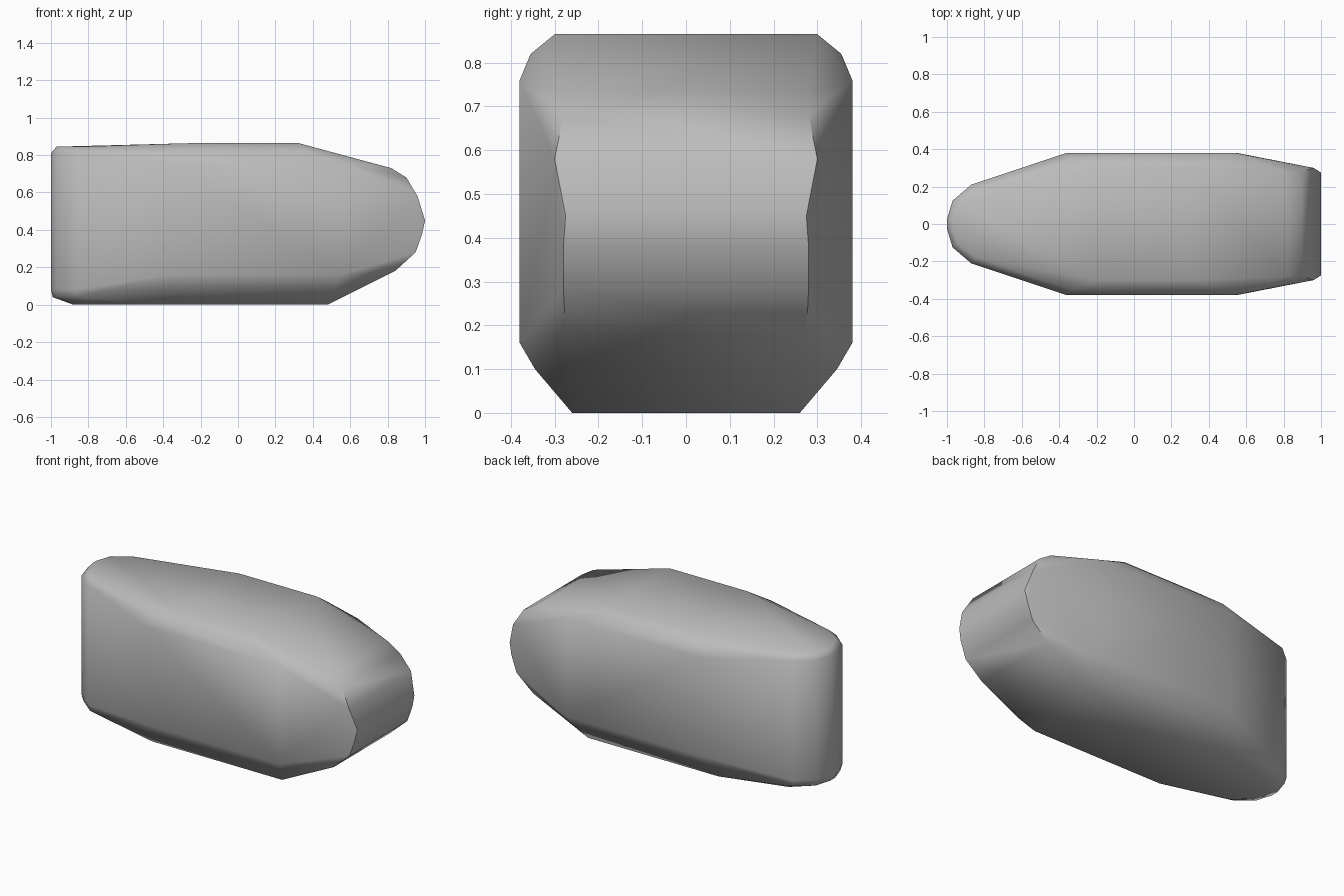
import bpy, bmesh, math

cube = bpy.data.objects.get("Cube")
if cube:
    bpy.data.objects.remove(cube, do_unlink=True)

grey = bpy.data.materials.new("plain_grey")
grey.use_nodes = True
colour = (0.5, 0.5, 0.5, 1)
grey.diffuse_color = colour
grey.node_tree.nodes["Principled BSDF"].inputs["Base Color"].default_value = colour

# Rounded narrow end: matching rims (x, half depth) at low and high levels
END = [(-1, 0.025), (-0.97, 0.125), (-0.87, 0.21)]
points = [(x, y, z) for x, y in END for z in (0.08, 0.81)]
points += [(x * 0.99, y * 0.95, 0.04) for x, y in END]
points += [(x * 0.97, y * 0.85, 0.845) for x, y in END]
points += [(-0.88, 0.07, 0), (-0.8, 0.15, 0)]

# Body with chamfered long edges: section corner, first x, last x
BODY = [(0.26, 0, -0.4, 0.48), (0.345, 0.1, -0.37, 0.52), (0.38, 0.16, -0.36, 0.55),
        (0.38, 0.76, -0.36, 0.54), (0.355, 0.82, -0.33, 0.36), (0.3, 0.865, -0.2, 0.32)]
for y, z, first, last in BODY:
    points += [(first, y, z), (last, y, z)]

# Broad rounded nose: side profile with half depth
points += [(0.84, 0.275, 0.18), (0.95, 0.28, 0.28), (0.985, 0.28, 0.38),
           (1, 0.275, 0.45), (0.96, 0.3, 0.58), (0.9, 0.28, 0.68), (0.82, 0.28, 0.73)]

# Shell wrapped around the mirrored corner points
bm = bmesh.new()
for x, y, z in points:
    for side in (-1, 1):
        bm.verts.new((x, y * side, z))
hull = bmesh.ops.convex_hull(bm, input=bm.verts)
loose = {v for v in hull["geom_interior"] + hull["geom_unused"]
         if isinstance(v, bmesh.types.BMVert) and not v.link_faces}
bmesh.ops.delete(bm, geom=list(loose), context="VERTS")
bmesh.ops.dissolve_limit(bm, angle_limit=math.radians(1), verts=bm.verts, edges=bm.edges)
bmesh.ops.recalc_face_normals(bm, faces=bm.faces)
mesh = bpy.data.meshes.new("body_shell")
bm.to_mesh(mesh)
bm.free()
mesh.materials.append(grey)
body = bpy.data.objects.new("body_shell", mesh)
bpy.context.collection.objects.link(body)

# Soft shading with a crisp nose rim
bpy.context.view_layer.objects.active = body
body.select_set(True)
bpy.ops.object.shade_smooth_by_angle(angle=math.radians(52))
